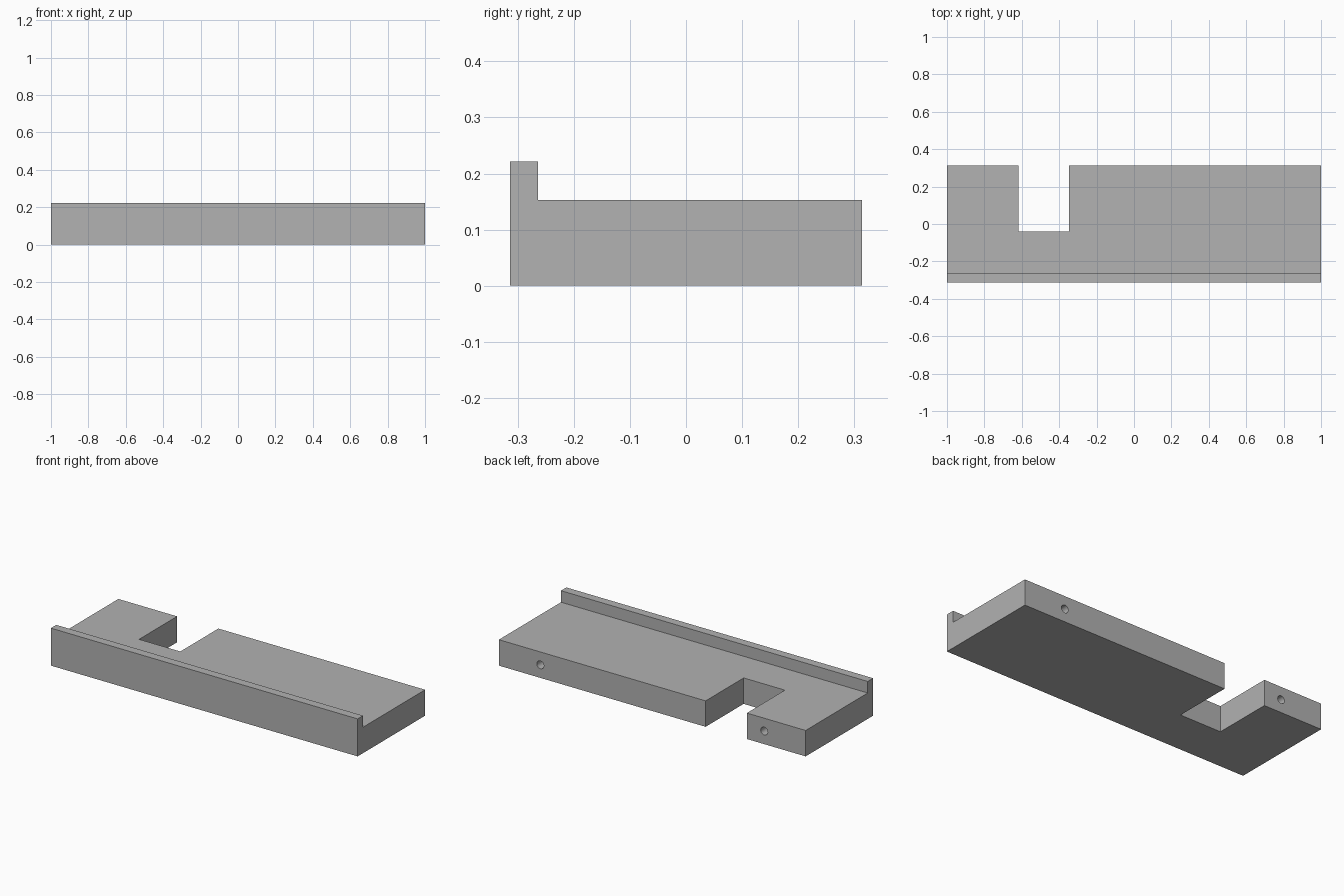
import bpy, bmesh, math
from mathutils import Matrix, Vector

cube = bpy.data.objects.get("Cube")
if cube:
    bpy.data.objects.remove(cube, do_unlink=True)

HALF_Y = 0.314
DECK_Z = 0.153
LIP_Z = 0.221
LIP_Y = -0.264

grey = bpy.data.materials.new("light grey")
grey.use_nodes = True
grey.diffuse_color = (0.445, 0.445, 0.445, 1)
grey.node_tree.nodes["Principled BSDF"].inputs["Base Color"].default_value = grey.diffuse_color


def make_object(name, bm):
    bmesh.ops.recalc_face_normals(bm, faces=bm.faces)
    mesh = bpy.data.meshes.new(name)
    bm.to_mesh(mesh)
    bm.free()
    mesh.materials.append(grey)
    obj = bpy.data.objects.new(name, mesh)
    bpy.context.collection.objects.link(obj)
    return obj


def cut(target, cutter):
    cutter.hide_render = True
    mod = target.modifiers.new(cutter.name, 'BOOLEAN')
    mod.operation = 'DIFFERENCE'
    mod.solver = 'EXACT'
    mod.object = cutter
    bpy.context.view_layer.objects.active = target
    bpy.ops.object.modifier_apply(modifier=mod.name)
    bpy.data.objects.remove(cutter, do_unlink=True)


# Slab with a raised front lip: side profile swept along x
profile = [(-HALF_Y, 0), (HALF_Y, 0), (HALF_Y, DECK_Z),
           (LIP_Y, DECK_Z), (LIP_Y, LIP_Z), (-HALF_Y, LIP_Z)]
bm = bmesh.new()
face = bm.faces.new([bm.verts.new((-1, y, z)) for y, z in profile])
swept = bmesh.ops.extrude_face_region(bm, geom=[face])["geom"]
bmesh.ops.translate(bm, vec=(2, 0, 0),
                    verts=[v for v in swept if isinstance(v, bmesh.types.BMVert)])
shelf = make_object("lipped_shelf", bm)

# Rectangular notch through the back edge
low = Vector((-0.617, -0.04, -0.1))
high = Vector((-0.348, 0.5, 0.3))
bm = bmesh.new()
bmesh.ops.create_cube(bm, size=1, matrix=Matrix.Translation((low + high) / 2)
                      @ Matrix.Diagonal((*(high - low), 1)))
cut(shelf, make_object("notch_cutter", bm))

# Pair of blind mounting holes in the back face
for side in (-1, 1):
    bm = bmesh.new()
    bmesh.ops.create_cone(bm, cap_ends=True, segments=32, radius1=0.023, radius2=0.023,
                          depth=0.24, matrix=Matrix.Translation((side * 0.73, HALF_Y - 0.08, 0.077))
                          @ Matrix.Rotation(math.pi / 2, 4, 'X'))
    cut(shelf, make_object("hole_cutter", bm))

# Smooth hole walls, crisp corners
bpy.ops.object.select_all(action='DESELECT')
shelf.select_set(True)
bpy.context.view_layer.objects.active = shelf
bpy.ops.object.shade_smooth_by_angle(angle=math.radians(30))
